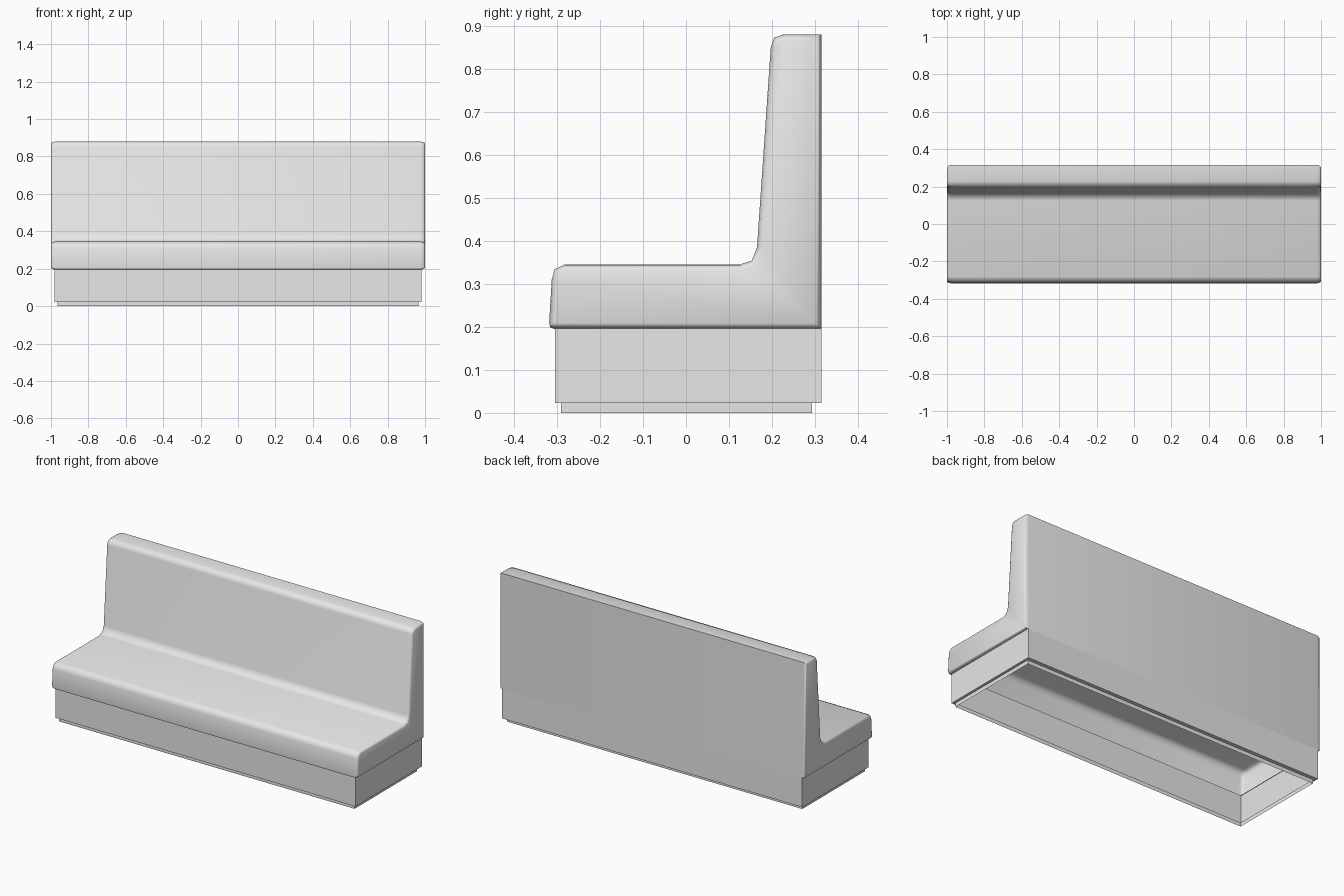
import bpy, bmesh, math
from mathutils import Vector

cube = bpy.data.objects.get("Cube")
if cube:
    bpy.data.objects.remove(cube, do_unlink=True)

GREY = (0.8, 0.8, 0.8, 1)
mat = bpy.data.materials.new("light_grey")
mat.use_nodes = True
mat.diffuse_color = GREY
mat.node_tree.nodes["Principled BSDF"].inputs["Base Color"].default_value = GREY


def finish(bm, name, angle):
    bmesh.ops.recalc_face_normals(bm, faces=bm.faces[:])
    mesh = bpy.data.meshes.new(name)
    bm.to_mesh(mesh)
    bm.free()
    mesh.materials.append(mat)
    obj = bpy.data.objects.new(name, mesh)
    bpy.context.collection.objects.link(obj)
    bpy.ops.object.select_all(action='DESELECT')
    obj.select_set(True)
    bpy.context.view_layer.objects.active = obj
    bpy.ops.object.shade_smooth_by_angle(angle=math.radians(angle))
    return obj


def bridge(bm, a, b, skip=()):
    n = len(a)
    for i in range(n):
        if i not in skip:
            j = (i + 1) % n
            bm.faces.new((a[i], a[j], b[j], b[i]))


BACK = 0.315


def inset(points, d):
    """Offset a clockwise outline inwards, keeping the flat back in place."""
    out = []
    n = len(points)
    for i, p in enumerate(points):
        p = Vector(p)
        e1 = (p - Vector(points[i - 1])).normalized()
        e2 = (Vector(points[(i + 1) % n]) - p).normalized()
        n1, n2 = Vector((e1.y, -e1.x)), Vector((e2.y, -e2.x))
        q = p + (n1 + n2) * (d / (1 + n1.dot(n2)))
        if p.x == BACK:
            q.x = BACK
        out.append(q)
    return out


# Upholstered seat and backrest: side outline (y, z) lofted across the width
outline = [
    (BACK, 0.195), (-0.305, 0.195), (-0.316, 0.199), (-0.318, 0.21),
    (-0.312, 0.31), (-0.305, 0.334), (-0.282, 0.345),
    (0.125, 0.345), (0.153, 0.354), (0.165, 0.385),
    (0.197, 0.85), (0.205, 0.872), (0.228, 0.88), (BACK, 0.88),
]
bm = bmesh.new()
half = [(0.975, 0), (0.99, 0.003), (0.997, 0.007), (1.0, 0.013)]
sections = [(-x, d) for x, d in reversed(half)] + half
rings = [[bm.verts.new((x, p[0], p[1])) for p in inset(outline, d)]
         for x, d in sections]
for k in range(len(rings) - 1):
    # the middle span is open underneath
    bridge(bm, rings[k], rings[k + 1], skip=(0,) if k == len(half) - 1 else ())
bm.faces.new(rings[0])
bm.faces.new(rings[-1])
finish(bm, "upholstered_seat_and_back", 50)


# Hollow plinth with a recessed toe strip, open at top and bottom
def rect(bm, x, front, back, z):
    return [bm.verts.new(c) for c in
            ((-x, front, z), (x, front, z), (x, back, z), (-x, back, z))]


bm = bmesh.new()
levels = [(0.98, -0.304, BACK, 0.197), (0.98, -0.304, BACK, 0.023),
          (0.965, -0.29, 0.293, 0.023), (0.965, -0.29, 0.293, 0.0)]
loops = [rect(bm, *lv) for lv in levels]
for a, b in zip(loops, loops[1:]):
    bridge(bm, a, b)
finish(bm, "plinth", 30)
